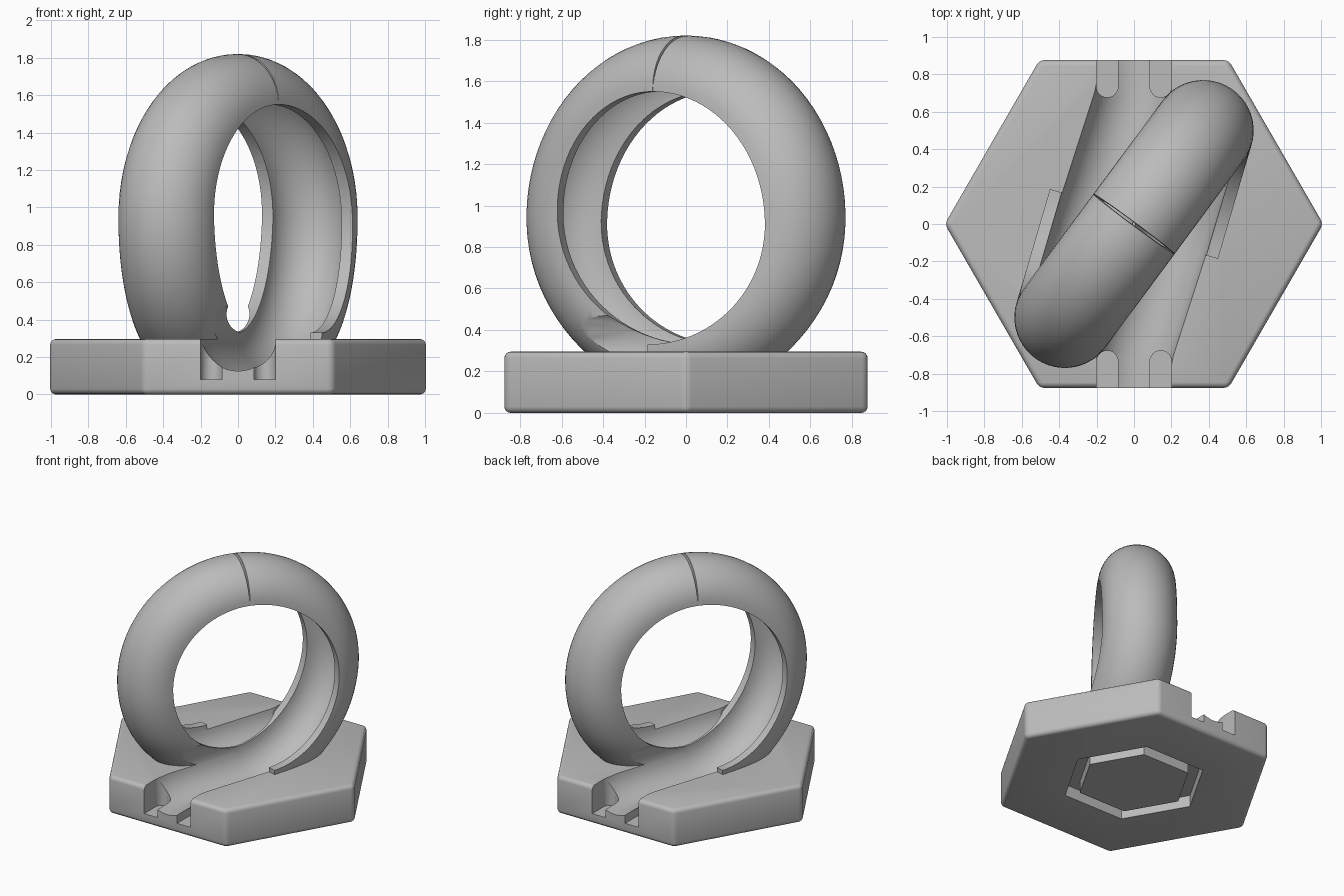
import bpy, bmesh
from math import sin, cos, pi, radians
from mathutils import Vector, Matrix

cube = bpy.data.objects.get("Cube")
if cube:
    bpy.data.objects.remove(cube)

LOOP_R, LOOP_Z, TUBE_R, BALL_R = 0.61, 0.94, 0.27, 0.205
START, BACK = Vector((0.19, -0.11, 0)), Vector((0.37, 0.5, 0))
HALF_TURN = Matrix.Rotation(pi, 4, 'Z')

grey = bpy.data.materials.new("plain grey")
grey.use_nodes = True
grey.diffuse_color = (0.5, 0.5, 0.5, 1)
grey.node_tree.nodes["Principled BSDF"].inputs["Base Color"].default_value = (0.5, 0.5, 0.5, 1)


def make(name, bm):
    bmesh.ops.recalc_face_normals(bm, faces=bm.faces)
    mesh = bpy.data.meshes.new(name)
    bm.to_mesh(mesh)
    bm.free()
    mesh.materials.append(grey)
    obj = bpy.data.objects.new(name, mesh)
    bpy.context.collection.objects.link(obj)
    return obj


def turned_copy(obj, name):
    twin = obj.copy()
    twin.data = obj.data.copy()
    twin.name = name
    twin.data.transform(HALF_TURN)
    bpy.context.collection.objects.link(twin)
    return twin


def activate(obj):
    bpy.ops.object.select_all(action='DESELECT')
    obj.select_set(True)
    bpy.context.view_layer.objects.active = obj


def cut(obj, cutter):
    activate(obj)
    mod = obj.modifiers.new("cut", 'BOOLEAN')
    mod.operation, mod.solver, mod.object = 'DIFFERENCE', 'EXACT', cutter
    bpy.ops.object.modifier_apply(modifier=mod.name)


def loop_point(deg):
    """Centre of the track and its outward direction at an angle from the bottom."""
    if deg > 180:
        p, n = loop_point(360 - deg)
        return HALF_TURN @ p, HALF_TURN @ n
    t = radians(deg)
    low = START if deg <= 90 else Vector((0, 0, 0))
    p = low.lerp(BACK, sin(t))
    p.z = LOOP_Z - LOOP_R * cos(t)
    heading = radians(16.4 + 20 * deg / 180)
    n = Vector((sin(heading) * sin(t), cos(heading) * sin(t), -cos(t)))
    return p, n


def sweep(name, stations, radius, angles):
    """Sweep an arc section along the track and close both ends."""
    bm = bmesh.new()
    rings = []
    for i, (p, n) in enumerate(stations):
        before = stations[max(i - 1, 0)][0]
        after = stations[min(i + 1, len(stations) - 1)][0]
        tangent = (after - before).normalized()
        n = (n - tangent * n.dot(tangent)).normalized()
        side = tangent.cross(n)
        rings.append([bm.verts.new(p + radius * (n * cos(a) + side * sin(a))) for a in angles])
    count = len(angles)
    for a, b in zip(rings, rings[1:]):
        for j in range(count):
            k = (j + 1) % count
            bm.faces.new((a[j], a[k], b[k], b[j]))
    bm.faces.new(rings[0])
    bm.faces.new(rings[-1])
    return make(name, bm)


def hex_prism(name, radius, z0, z1, bevel=0):
    bm = bmesh.new()
    bmesh.ops.create_cone(bm, cap_ends=True, segments=6, radius1=radius, radius2=radius,
                          depth=z1 - z0, matrix=Matrix.Translation((0, 0, (z0 + z1) / 2))
                          @ Matrix.Rotation(pi / 2, 4, 'Z'))
    # put a corner of the hexagon on the x axis
    if max(v.co.x for v in bm.verts) < radius * 0.95:
        bmesh.ops.rotate(bm, verts=bm.verts, matrix=Matrix.Rotation(pi / 6, 3, 'Z'))
    if bevel:
        bmesh.ops.bevel(bm, geom=bm.edges[:], offset=bevel, segments=4, profile=0.5,
                        affect='EDGES')
    return make(name, bm)


def slot_cutter(x, end):
    """Upright slot with a rounded inner end, open at the base edge."""
    bm = bmesh.new()
    outline = [(x + 0.058, end * 0.95), (x - 0.058, end * 0.95)]
    for i in range(13):
        a = pi * i / 12
        outline.append((x - 0.058 * cos(a), end * (0.735 - 0.058 * sin(a))))
    face = bm.faces.new([bm.verts.new((px, py, 0.08)) for px, py in outline])
    grown = bmesh.ops.extrude_face_region(bm, geom=[face])["geom"]
    for v in grown:
        if isinstance(v, bmesh.types.BMVert):
            v.co.z = 0.4
    return make("slot_cutter", bm)


# track centre line: straight run in, then the climbing loop
down = Vector((0, 0, -1))
floor_z = LOOP_Z - LOOP_R
entry = [(Vector((0, y, floor_z)), down) for y in (-0.95, -0.74)]
for f in (0.08, 0.3, 0.6, 0.85):
    p = Vector((0, -0.7, 0)).lerp(START, f)
    p.z = floor_z
    entry.append((p, down))
half_loop = [loop_point(d) for d in range(0, 181, 4)]
overrun = [loop_point(d) for d in range(184, 193, 4)]

# half-pipe loop, one leg for each half turn
half_arc = [radians(-90 + 7.5 * i) for i in range(25)]
full_arc = [radians(9 * i) for i in range(40)]
leg_a = sweep("rising_loop_half", half_loop, TUBE_R, half_arc)
leg_b = turned_copy(leg_a, "falling_loop_half")
channel_a = sweep("channel_cutter_a", entry + half_loop + overrun, BALL_R, full_arc)
channel_b = turned_copy(channel_a, "channel_cutter_b")

# hexagonal base and the hexagonal groove underneath
base = hex_prism("hex_base", 1.012, 0, 0.295, 0.03)
groove = hex_prism("groove_cutter", 0.52, -0.1, 0.09)
island = hex_prism("groove_island", 0.41, -0.2, 0.2)
cut(groove, island)

cutters = [channel_a, channel_b, groove]
for part in (base, leg_a, leg_b):
    for cutter in cutters:
        cut(part, cutter)

# connector slots on both sides of each track mouth
for end in (-1, 1):
    for x in (-0.143, 0.143):
        slot = slot_cutter(x, end)
        cut(base, slot)
        cutters.append(slot)

for helper in cutters + [island]:
    bpy.data.objects.remove(helper)

for part in (base, leg_a, leg_b):
    activate(part)
    bpy.ops.object.shade_smooth_by_angle(angle=radians(30))
